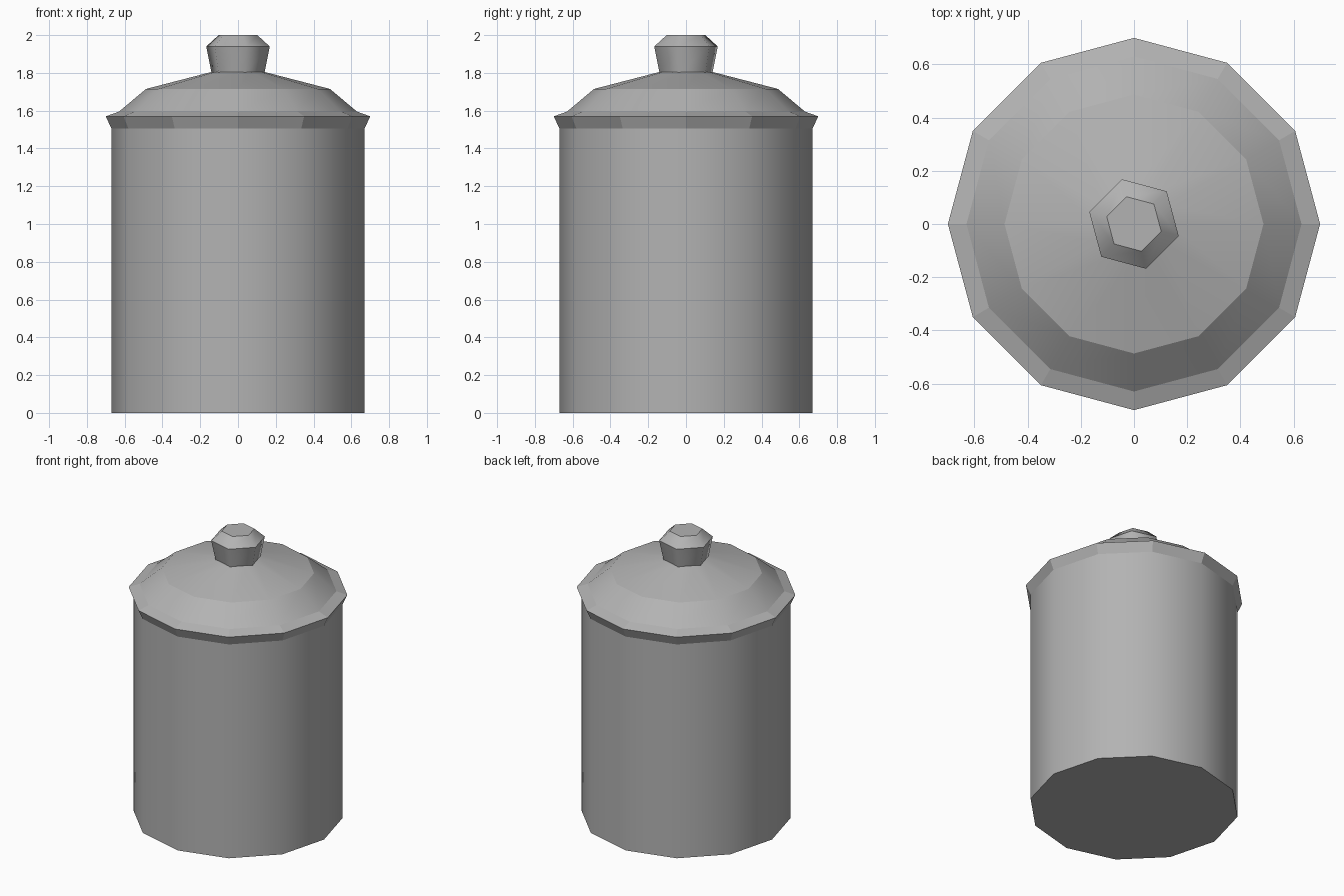
import bpy, bmesh
from math import cos, sin, pi, radians

if "Cube" in bpy.data.objects:
    bpy.data.objects.remove(bpy.data.objects["Cube"])

# Mid-grey finish shared by all parts
grey = bpy.data.materials.new("mid_grey")
grey.diffuse_color = (0.45, 0.45, 0.45, 1)
grey.use_nodes = True
grey.node_tree.nodes["Principled BSDF"].inputs["Base Color"].default_value = grey.diffuse_color


def lathe(name, profile, sides, turn=0.0, cap_bottom=True, flat_bands=()):
    """Revolve (radius, z) points, bottom to top. Each band is smooth around
    the axis unless listed in flat_bands; the rings between bands are sharp."""
    bm = bmesh.new()
    rings = []
    for r, z in profile:
        angles = [turn + 2 * pi * i / sides for i in range(sides)]
        rings.append([bm.verts.new((r * cos(a), r * sin(a), z)) for a in angles])
    for band, (low, high) in enumerate(zip(rings, rings[1:])):
        for i in range(sides):
            j = (i + 1) % sides
            face = bm.faces.new((low[i], low[j], high[j], high[i]))
            face.smooth = band not in flat_bands
    bm.faces.new(rings[-1])
    if cap_bottom:
        bm.faces.new(rings[0][::-1])
    for ring in rings:
        for i in range(sides):
            bm.edges.get((ring[i], ring[(i + 1) % sides])).smooth = False
    mesh = bpy.data.meshes.new(name)
    bm.to_mesh(mesh)
    bm.free()
    mesh.materials.append(grey)
    obj = bpy.data.objects.new(name, mesh)
    bpy.context.collection.objects.link(obj)
    return obj


# Twelve-sided jar body
lathe("jar_body", [(0.67, 0), (0.67, 1.505)], 12)

# Lid: faceted flared rim and ledge, then smooth shoulder and shallow crown
lathe("lid", [(0.67, 1.505), (0.70, 1.57), (0.63, 1.595),
              (0.487, 1.715), (0.14, 1.805)], 12,
      cap_bottom=False, flat_bands=(0, 1))

# Six-sided knob, turned slightly
lathe("lid_knob", [(0.145, 1.80), (0.174, 1.94), (0.106, 2.0)], 6, radians(-15))
